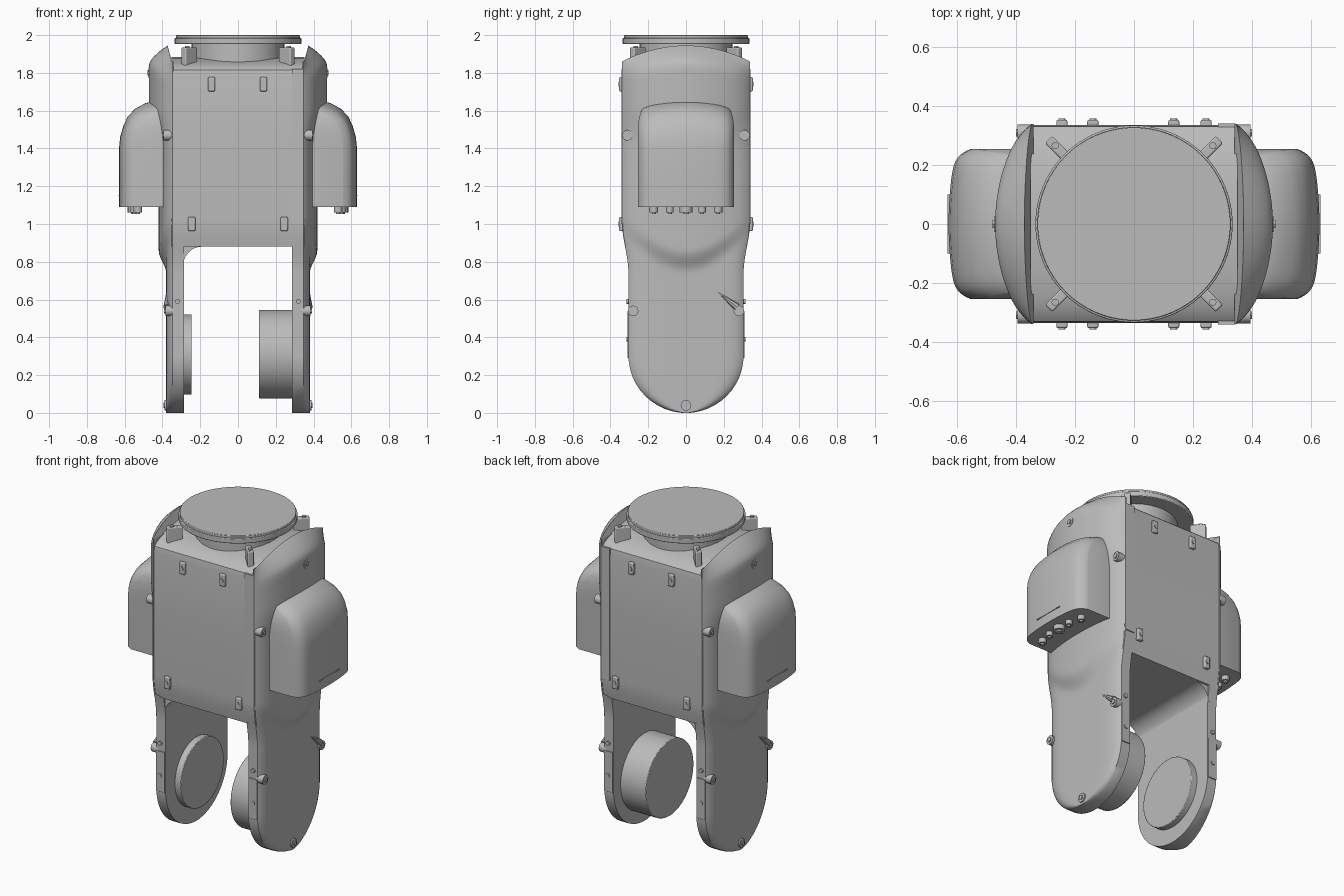
import bpy, bmesh, math
from mathutils import Vector

cube = bpy.data.objects.get("Cube")
if cube:
    bpy.data.objects.remove(cube, do_unlink=True)

grey = bpy.data.materials.new("mid grey")
grey.use_nodes = True
colour = (0.5, 0.5, 0.5, 1)
grey.diffuse_color = colour
grey.node_tree.nodes["Principled BSDF"].inputs["Base Color"].default_value = colour


def finish(name, bm, bevel=0, angle=35):
    bmesh.ops.recalc_face_normals(bm, faces=bm.faces)
    mesh = bpy.data.meshes.new(name)
    bm.to_mesh(mesh)
    bm.free()
    mesh.materials.append(grey)
    ob = bpy.data.objects.new(name, mesh)
    bpy.context.collection.objects.link(ob)
    if bevel:
        mod = ob.modifiers.new("bevel", "BEVEL")
        mod.width, mod.segments = bevel, 2
        mod.limit_method = "ANGLE"
    bpy.ops.object.select_all(action="DESELECT")
    ob.select_set(True)
    bpy.context.view_layer.objects.active = ob
    bpy.ops.object.shade_smooth_by_angle(angle=math.radians(angle))
    return ob


def loft(name, rows, bevel=0):
    """Skin closed rows of points and cap both ends."""
    bm = bmesh.new()
    rings = [[bm.verts.new(p) for p in row] for row in rows]
    n = len(rings[0])
    for a, b in zip(rings, rings[1:]):
        for i in range(n):
            j = (i + 1) % n
            bm.faces.new((a[i], a[j], b[j], b[i]))
    bm.faces.new(rings[0])
    bm.faces.new(rings[-1])
    return finish(name, bm, bevel)


def box(name, centre, size, bevel=0, turn=0):
    bm = bmesh.new()
    bmesh.ops.create_cube(bm, size=1)
    bmesh.ops.scale(bm, vec=size, verts=bm.verts)
    ob = finish(name, bm, bevel)
    ob.location, ob.rotation_euler.z = centre, turn
    return ob


def rod(name, start, end, r1, r2=None, sides=16, bevel=0):
    a, b = Vector(start), Vector(end)
    bm = bmesh.new()
    bmesh.ops.create_cone(bm, cap_ends=True, segments=sides, radius1=r1,
                          radius2=r1 if r2 is None else r2, depth=(b - a).length)
    ob = finish(name, bm, bevel)
    ob.location = (a + b) / 2
    ob.rotation_euler = (b - a).to_track_quat("Z", "Y").to_euler()
    return ob


def smooth(u):
    u = min(max(u, 0), 1)
    return u * u * (3 - 2 * u)


def half_width(z):
    if z < 0.305:
        return max(0.02, math.sqrt(0.305 ** 2 - (0.305 - z) ** 2))
    return 0.305 + 0.035 * smooth((z - 0.74) / 0.28)


def shell_x(t, z):
    """Outer surface of a side shell: flat leg below, bulged cover above."""
    x = 0.348 + 0.032 * (1 - t ** 8)
    bulge = 0.04 + 0.052 * smooth((z - 1.4) / 0.22)
    x += bulge * smooth((z - 0.74 - 0.2 * t * t) / 0.12) * (1 - t * t)
    if z > 1.84:
        x -= (x - 0.348) * 0.8 * ((z - 1.84) / 0.105) ** 1.6
    return x


ts = [math.sin(math.pi * i / 32) for i in range(-16, 17)]
arc_z = [0.305 * (1 - math.cos(math.pi * i / 24)) for i in range(12)]
wall_z = [0.305 + 0.05 * i for i in range(9)] + [0.74 + 0.02 * i for i in range(16)]
wall_z += [1.1, 1.25] + [1.4 + 0.04 * i for i in range(12)]
top_z = [1.86 + 0.0142 * i for i in range(7)]

# Side shells, the second turned half a circle from the first
for s, side in ((1, "left"), (-1, "right")):
    rows = []
    for z in arc_z + wall_z + top_z:
        w = half_width(z)
        inner = 0.285 if z < 0.9 else 0.342
        lift = smooth((z - 1.55) / 0.25) * 0.085
        section = [(inner, -1)] + [(shell_x(t, z), t) for t in ts] + [(inner, 1)]
        rows.append([(s * x, s * t * w, z - lift * t * t) for x, t in section])
    loft(side + "_side_shell", rows)

    # Motor cover pod
    rows = []
    for z, xm, w in ((1.09, .63, .255), (1.25, .63, .255), (1.40, .63, .255),
                     (1.46, .624, .255), (1.52, .607, .254), (1.57, .583, .25),
                     (1.61, .545, .243), (1.64, .49, .232), (1.655, .43, .22)):
        section = [(0.34, -1)]
        section += [(xm - 0.025 * t * t - 0.05 * t ** 12, t) for t in ts] + [(0.34, 1)]
        drop = 0.03 * smooth((z - 1.45) / 0.2)
        rows.append([(s * x, s * t * w, z - drop * t * t) for x, t in section])
    loft(side + "_motor_cover", rows)
    box(side + "_cover_mark", (s * 0.63, 0, 1.15), (0.006, 0.2, 0.005))

    # Connectors under the pod
    for y, r in ((-.17, .022), (-.085, .02), (0, .034), (.085, .02), (.17, .022)):
        x = s * (0.53 + 0.02 * (abs(y) < 0.1))
        rod(side + "_connector", (x, y, 1.062), (x, y, 1.1), r)
        rod(side + "_connector_pin", (x, y, 1.052), (x, y, 1.07), r * 0.5)

    # Shell screws
    for y, z, x in ((-.31, 1.47, .395), (.31, 1.47, .395), (-.28, .54, .385),
                    (.28, .54, .385), (0, .04, .388), (0, 1.80, .474)):
        rod(side + "_shell_screw", (s * (x - .05), s * y, z), (s * x, s * y, z), .028)
        rod(side + "_screw_socket", (s * x, s * y, z), (s * (x + .006), s * y, z), .015, sides=6)
    rod(side + "_shell_spur", (s * .375, s * .27, .56), (s * .378, s * .155, .65), .02, 0, 8)

    # Details on the narrow faces of the leg
    for y in (-1, 1):
        box(side + "_leg_plate", (s * .318, y * .304, .415), (.06, .012, .25))
        for z in (.39, .59):
            rod(side + "_leg_screw", (s * .32, y * .29, z), (s * .32, y * .315, z), .013)

# Central body with an arched roof
profile = [(-half_width(z) + .003, z) for z in (1.78, 1.4, 1.02, .98, .94, .9, .88)]
profile += [(-y, z) for y, z in reversed(profile)]
profile += [(.337 * math.cos(a), 1.80 + .085 * math.sin(a))
            for a in [math.pi * i / 16 for i in range(1, 16)]]
loft("central_body", [[(x, y, z) for y, z in profile] for x in (-.352, .352)])

# Rounded inside corner between body and one leg
corner = [(-.30, .89), (-.19, .89)]
corner += [(-.19 + .1 * math.cos(a), .78 + .1 * math.sin(a))
           for a in [math.pi / 2 + math.pi * i / 20 for i in range(11)]] + [(-.30, .78)]
loft("corner_fillet", [[(x, y, z) for x, z in corner] for y in (-.308, .308)])

# Panel strips and mounting lugs on both broad faces
for y in (-1, 1):
    box("edge_strip", (.315, y * .336, 1.41), (.06, .012, .82))
    for x, z in ((-.14, 1.74), (.135, 1.74), (-.245, 1.0), (.245, 1.0)):
        box("panel_lug", (x, y * .34, z), (.038, .028, .075), .006)
        rod("lug_screw", (x, y * .345, z), (x, y * .358, z), .012)

# Neck, flange and corner brackets
rod("neck", (0, 0, 1.75), (0, 0, 1.96), .245, sides=64)
rod("flange", (0, 0, 1.953), (0, 0, 1.985), .335, sides=96, bevel=.004)
rod("flange_cap", (0, 0, 1.98), (0, 0, 2.0), .328, sides=96, bevel=.003)
for x in (-1, 1):
    for y in (-1, 1):
        box("neck_bracket", (x * .258, y * .255, 1.86), (.09, .035, .15), .006,
            x * y * math.pi / 4)
        rod("bracket_screw", (x * .268, y * .266, 1.93), (x * .268, y * .266, 1.942), .012)

# Joint hubs inside the legs
rod("large_hub", (.30, 0, .31), (.112, 0, .31), .235, sides=64, bevel=.004)
rod("small_hub", (-.30, 0, .31), (-.245, 0, .31), .212, sides=64, bevel=.004)
